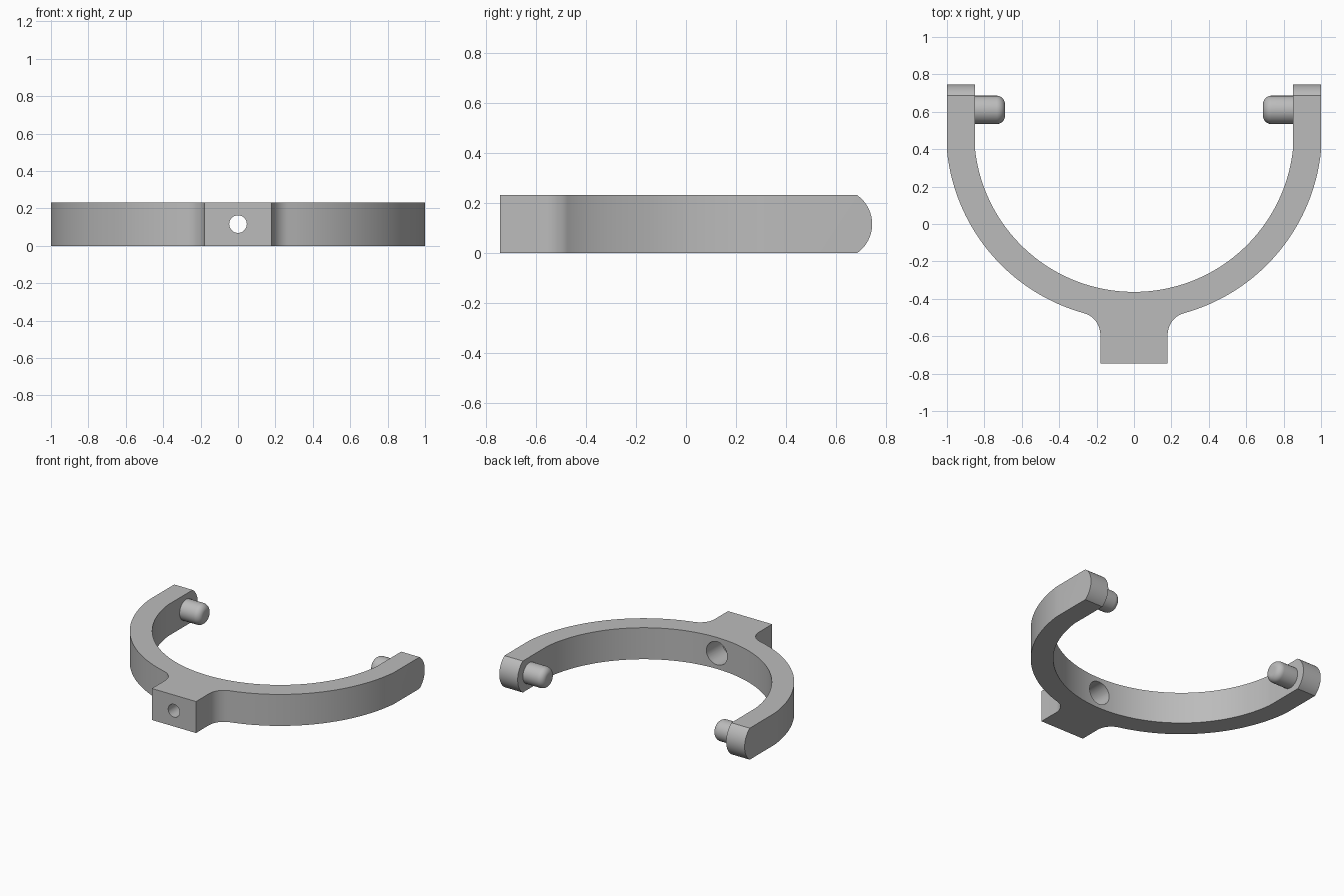
import bpy, bmesh
from math import sin, cos, acos, asin, atan2, degrees, radians, sqrt, pi
from mathutils import Matrix

if "Cube" in bpy.data.objects:
    bpy.data.objects.remove(bpy.data.objects["Cube"])

H = 0.232            # thickness of the yoke
MID = H / 2
BACK, FRONT = 0.746, -0.746

grey = bpy.data.materials.new("plain grey")
grey.use_nodes = True
grey.diffuse_color = (0.5, 0.5, 0.5, 1)
grey.node_tree.nodes["Principled BSDF"].inputs["Base Color"].default_value = (0.5, 0.5, 0.5, 1)


def arc(cx, cy, r, a0, a1, n):
    """Points along an arc, angles in radians."""
    return [(cx + r * cos(a0 + (a1 - a0) * i / n), cy + r * sin(a0 + (a1 - a0) * i / n))
            for i in range(n + 1)]


def finish(bm, name):
    bmesh.ops.recalc_face_normals(bm, faces=bm.faces)
    mesh = bpy.data.meshes.new(name)
    bm.to_mesh(mesh)
    bm.free()
    mesh.materials.append(grey)
    ob = bpy.data.objects.new(name, mesh)
    bpy.context.collection.objects.link(ob)
    return ob


def prism(name, points, place, depth):
    """Extrude a flat outline; place maps outline points into space."""
    bm = bmesh.new()
    face = bm.faces.new([bm.verts.new(place(*p)) for p in points])
    new = bmesh.ops.extrude_face_region(bm, geom=[face])["geom"]
    bmesh.ops.translate(bm, vec=depth, verts=[v for v in new if isinstance(v, bmesh.types.BMVert)])
    return finish(bm, name)


def lathe(name, profile, matrix, steps=48):
    """Spin (radius, height) points about z, then place the result."""
    bm = bmesh.new()
    verts = [bm.verts.new((r, 0, h)) for r, h in profile]
    edges = [bm.edges.new(pair) for pair in zip(verts, verts[1:])]
    bmesh.ops.spin(bm, geom=verts + edges, cent=(0, 0, 0), axis=(0, 0, 1),
                   angle=2 * pi, steps=steps, use_duplicate=False)
    bmesh.ops.remove_doubles(bm, verts=bm.verts, dist=0.0001)
    bmesh.ops.transform(bm, matrix=matrix, verts=bm.verts)
    return finish(bm, name)


def select(ob):
    bpy.ops.object.select_all(action='DESELECT')
    ob.select_set(True)
    bpy.context.view_layer.objects.active = ob


def cut(ob, cutter, operation):
    mod = ob.modifiers.new("cut", 'BOOLEAN')
    mod.object, mod.operation, mod.solver = cutter, operation, 'EXACT'
    select(ob)
    bpy.ops.object.modifier_apply(modifier=mod.name)
    bpy.data.objects.remove(cutter)


# Yoke outline: stem, fillet, outer arc, straight arm, inner arc
CY, R_OUT, R_IN, STEM, FIL = 0.492, 1.005, 0.855, 0.18, 0.12
fx = STEM + FIL
drop = sqrt((R_OUT + FIL) ** 2 - fx ** 2)
half = [(STEM, FRONT)]
half += arc(fx, CY - drop, FIL, pi, atan2(drop, -fx), 14)
half += arc(0, CY, R_OUT, atan2(-drop, fx), -acos(1 / R_OUT), 40)[1:]
half += [(1, 0.9), (0.85, 0.9)]
half += arc(0, CY, R_IN, -acos(0.85 / R_IN), -pi / 2, 48)
outline = half + [(-x, y) for x, y in reversed(half[:-1])]
yoke = prism("yoke", outline, lambda x, y: (x, y, 0), (0, 0, H))

# Rounded arm ends, trimmed by a side silhouette
R_END = 0.142
swing = asin(MID / R_END)
side = [(-1, H + 0.1), (-1, -0.1), (0, -0.1), (0.6, 0)]
side = [(-1, H), (-1, 0)] + arc(BACK - R_END, MID, R_END, -swing, swing, 24)
trim = prism("end_trim", side, lambda y, z: (-1.2, y, z), (2.4, 0, 0))
cut(yoke, trim, 'INTERSECT')

# Stepped screw hole through the stem
hole = [(0, -0.9), (0.047, -0.9), (0.047, -0.54), (0.085, -0.54), (0.085, -0.2), (0, -0.2)]
to_y = Matrix.Translation((0, 0, MID)) @ Matrix.Rotation(-pi / 2, 4, 'X')
cut(yoke, lathe("hole_cutter", hole, to_y), 'DIFFERENCE')

# Round-nosed pivot pins on the inside of each arm
PIN_R, PIN_L, NOSE = 0.076, 0.16, 0.045
pin = [(PIN_R, -0.005)] + arc(PIN_R - NOSE, PIN_L - NOSE, NOSE, 0, pi / 2, 10) + [(0, PIN_L)]
parts = [yoke]
for name, s in (("left_pin", 1), ("right_pin", -1)):
    place = Matrix.Translation((0.85 * s, 0.61, MID)) @ Matrix.Rotation(-s * pi / 2, 4, 'Y')
    parts.append(lathe(name, pin, place))

for ob in parts:
    select(ob)
    bpy.ops.object.shade_smooth_by_angle(angle=radians(30))
